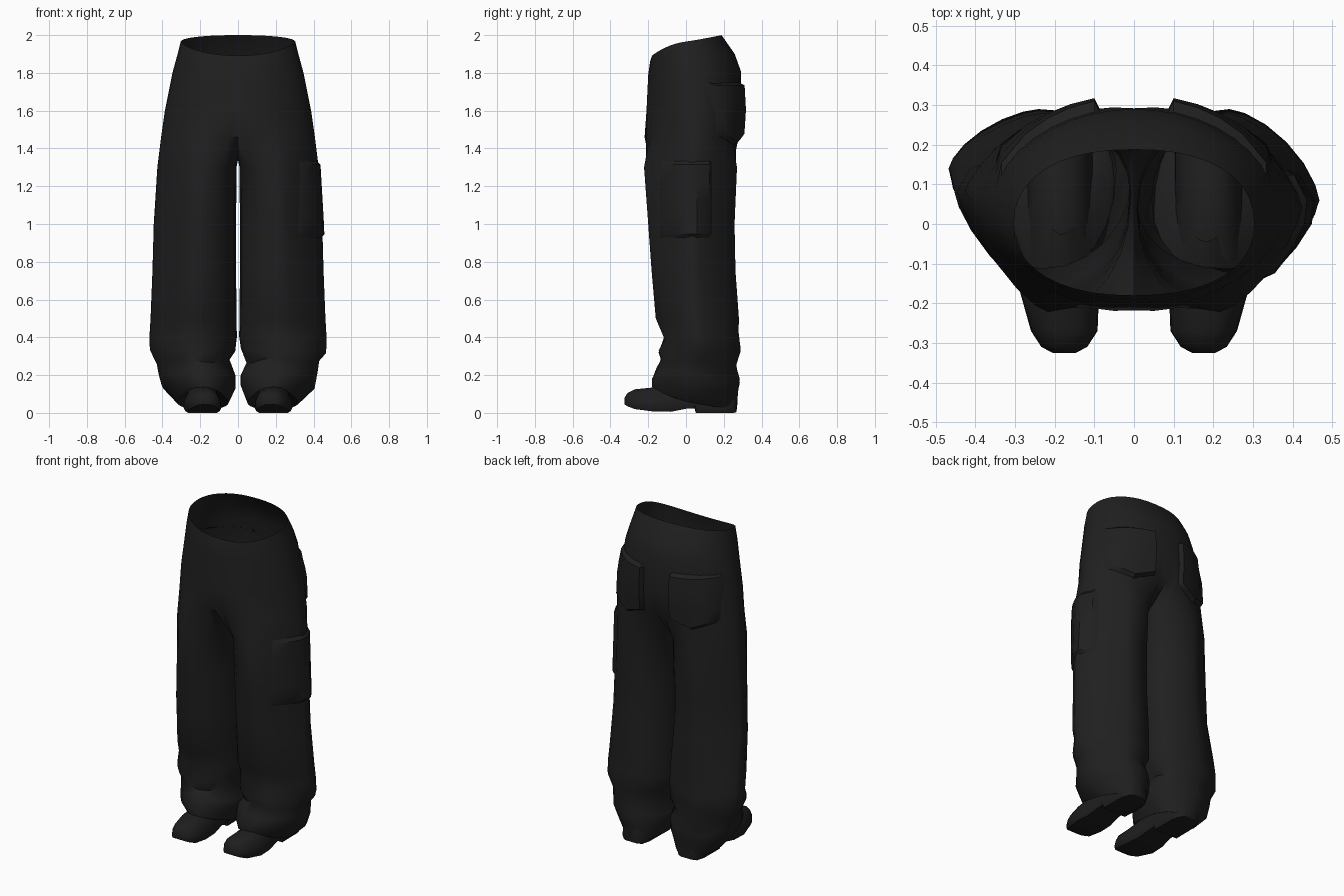
import bpy, bmesh, math
from mathutils import Vector
from mathutils.bvhtree import BVHTree

if "Cube" in bpy.data.objects:
    bpy.data.objects.remove(bpy.data.objects["Cube"])


def material(name, value):
    m = bpy.data.materials.new(name)
    m.use_nodes = True
    colour = (value, value, value, 1)
    m.diffuse_color = colour
    m.node_tree.nodes["Principled BSDF"].inputs["Base Color"].default_value = colour
    return m


cloth = material("black cloth", 0.014)
leather = material("black leather", 0.013)


def finish(name, bm, mat, angle=40):
    bmesh.ops.recalc_face_normals(bm, faces=bm.faces)
    mesh = bpy.data.meshes.new(name)
    bm.to_mesh(mesh)
    bm.free()
    mesh.materials.append(mat)
    obj = bpy.data.objects.new(name, mesh)
    bpy.context.collection.objects.link(obj)
    bpy.ops.object.select_all(action='DESELECT')
    obj.select_set(True)
    bpy.context.view_layer.objects.active = obj
    bpy.ops.object.shade_smooth_by_angle(angle=math.radians(angle))


def bridge(bm, a, b, closed):
    n = len(a)
    for i in range(n if closed else n - 1):
        j = (i + 1) % n
        bm.faces.new((a[i], a[j], b[j], b[i]))


def power(v, e):
    return math.copysign(abs(v) ** e, v)


def oval(t, xi, xo, yf, yb, yw, outer, inner):
    """Point on an oval, widest at y = yw; the exponents set how pointed each half is."""
    c = math.cos(t)
    e = outer if c > 0 else inner
    s = power(math.sin(t), e)
    x = (xi + xo) / 2 + (xo - xi) / 2 * power(c, e)
    return x, yw + s * ((yb - yw) if s > 0 else (yw - yf))


def slope(t, tilt, bow):
    """Height change round a ring: an even tilt, plus a bow across the front."""
    s = math.sin(t)
    return tilt * s + bow * min(s, 0) ** 2


# Hip rings: height, half width, front, back, widest y, tilt, bow
hips = [(1.966, .303, -.18, .188, 0, .034, -.04), (1.88, .325, -.19, .258, .01, .02, 0),
        (1.8, .347, -.2, .29, .03, .01, 0), (1.6, .387, -.217, .302, .05, 0, 0),
        (1.46, .407, -.228, .292, .06, 0, 0)]
# Leg rings: height, inner x, outer x, front, back, widest y, tilt, bow, outer exponent
legs = [(1.3, .008, .427, -.222, .27, .07, 0, 0, 1.45),
        (1.0, .01, .446, -.2, .257, .07, 0, 0, 1.5),
        (.75, .01, .453, -.182, .262, .07, 0, 0, 1.45),
        (.5, .008, .463, -.16, .28, .08, 0, 0, 1.35),
        (.41, .006, .468, -.113, .278, .09, .01, 0, 1.3),
        (.33, .015, .467, -.145, .29, .09, 0, 0, 1.3),
        (.27, .045, .43, -.132, .265, .09, -.01, 0, 1.25),
        (.2, .012, .42, -.155, .285, .08, -.03, 0, 1.2),
        (.14, .012, .405, -.18, .275, .07, -.035, .01, 1.2),
        (.052, .05, .32, -.18, .27, .06, -.035, .05, 1.1)]
ARC = [math.radians(a) for a in range(-150, 151, 15)]
INNER = [math.radians(a) for a in (165, 180, 195)]

# Trousers: two half hips joined at the seam, each running into a leg
bm = bmesh.new()
for side in (-1, 1):
    previous = None
    for row, (z, w, yf, yb, yw, tilt, bow) in enumerate(hips):
        ring = []
        for t in ARC:
            u = t * 0.6
            x, y = oval(u, -w, w, yf, yb, yw, .88 + .06 * row, 1)
            if abs(u) > 1.57:
                x = 0
            dip = 0.01 * math.exp(-(x / 0.06) ** 2) if z < 1.7 else 0
            y -= math.copysign(dip, y)
            ring.append(bm.verts.new((side * x, y, z + slope(u, tilt, bow))))
        if previous:
            bridge(bm, previous, ring, False)
        previous = ring
    # Crotch seam
    front, back = ring[0].co, ring[-1].co
    for k in (1, 2, 3):
        p = back.lerp(front, k / 4)
        ring.append(bm.verts.new((0, p.y, p.z - (.12 if k == 2 else .1))))
    for row, (z, xi, xo, yf, yb, yw, tilt, bow, e) in enumerate(legs):
        # The right knee and ankle sag further back than the left
        yw += (0.05 if z < 0.6 else 0.01) if side < 0 else -0.03
        ring = []
        for t in ARC + INNER:
            x, y = oval(t, xi, xo, yf, yb, yw, e, 0.95)
            # Slanting folds gather toward the ankle
            fold = 0.012 * math.sin(3 * t + row * 2 + side) if .1 < z < .45 else 0
            ring.append(bm.verts.new((side * x, y, z + slope(t, tilt, bow) + fold)))
        bridge(bm, previous, ring, True)
        previous = ring
    # Hem turned inward to the ankle
    rim = [v.co.copy() for v in ring]
    mid = sum(rim, Vector()) / len(rim)
    for amount, lift in ((0.1, 0.015), (0.62, 0.05)):
        lip = []
        for co in rim:
            p = co.lerp(mid, amount)
            lip.append(bm.verts.new((p.x, p.y, co.z + lift)))
        bridge(bm, previous, lip, True)
        previous = lip
bmesh.ops.remove_doubles(bm, verts=bm.verts, dist=0.0005)
bmesh.ops.recalc_face_normals(bm, faces=bm.faces)
tree = BVHTree.FromBMesh(bm)
finish("trousers", bm, cloth, 50)


def pocket(name, corners, axis, depth, point=0):
    """Raised patch laid on the cloth; corners are (side, low), (side, high)."""
    (a0, z0), (a1, z1) = corners
    steps = (-.02, .04, .28, .5, .72, .96, 1.02)
    patch = bmesh.new()
    grid = []
    for v in steps:
        line = []
        for u in steps:
            edge = min(u, v) < 0 or max(u, v) > 1
            low = z0 + point * abs(2 * u - 1)
            a, z = a0 + (a1 - a0) * u, low + (z1 - low) * v
            start = Vector((a, 1, z)) if axis.y else Vector((1, a, z))
            hit = tree.ray_cast(start, -axis)[0]
            line.append(patch.verts.new(hit + axis * (-0.004 if edge else depth)))
        grid.append(line)
    for a, b in zip(grid, grid[1:]):
        bridge(patch, a, b, False)
    finish(name, patch, cloth, 35)


for side, word in ((-1, "right"), (1, "left")):
    pocket(word + "_back_pocket", ((side * .09, 1.42), (side * .345, 1.745)),
           Vector((0, 1, 0)), 0.028, 0.05)
pocket("left_cargo_pocket", ((-.135, .93), (.135, 1.33)), Vector((1, 0, 0)), 0.017)

# Shoes: y, half width, sole height, top height
shoe = [(-.325, .03, .045, .08), (-.31, .058, .035, .105), (-.27, .084, .02, .125),
        (-.17, .1, .007, .135), (-.08, .094, .006, .155), (.0, .085, .022, .17),
        (.045, .085, .024, .17), (.052, .087, 0, .17), (.2, .085, 0, .16),
        (.25, .07, 0, .14), (.268, .04, .004, .12)]
OUTLINE = [(-.9, 0), (-1, .15), (-.97, .45), (-.75, .8), (-.35, 1),
           (.35, 1), (.75, .8), (.97, .45), (1, .15), (.9, 0)]
for side, word in ((-1, "right"), (1, "left")):
    bm = bmesh.new()
    rings = []
    for y, w, low, high in shoe:
        centre = side * (.188 - .012 * (y < -.2))
        rings.append([bm.verts.new((centre + w * a, y, low + (high - low) * h))
                      for a, h in OUTLINE])
    for a, b in zip(rings, rings[1:]):
        bridge(bm, a, b, True)
    bm.faces.new(rings[0])
    bm.faces.new(rings[-1])
    finish(word + "_shoe", bm, leather, 45)
